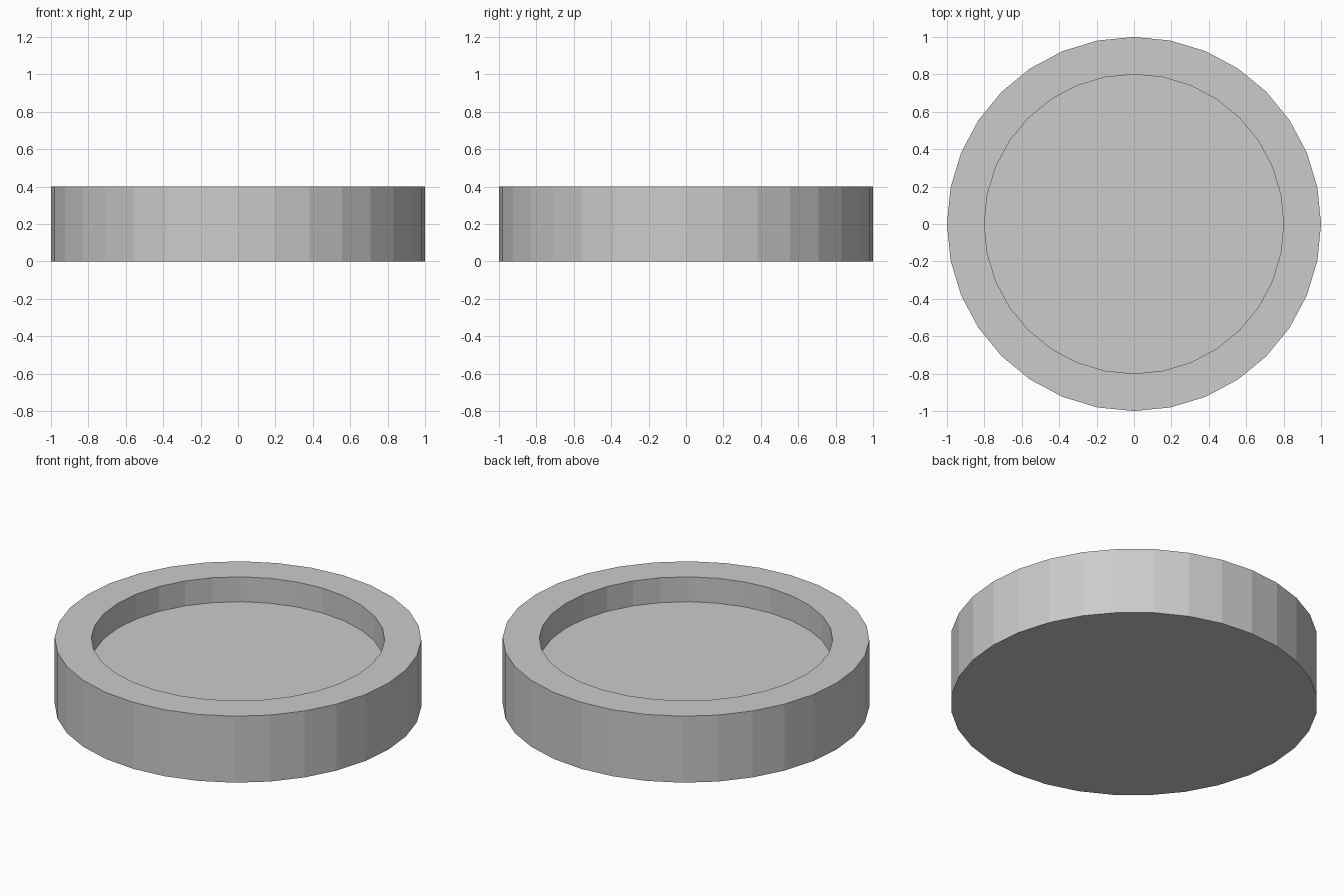
import bpy, bmesh
from math import cos, sin, tau

if "Cube" in bpy.data.objects:
    bpy.data.objects.remove(bpy.data.objects["Cube"])

SIDES = 32
# Profile (radius, height) from bottom rim over the lip to the recessed floor
PROFILE = [(1.0, 0.0), (1.0, 0.4), (0.8, 0.4), (0.8, 0.25)]

# Shallow round dish: stacked rings joined by quads, capped at both ends
bm = bmesh.new()
rings = [[bm.verts.new((r * cos(tau * i / SIDES), r * sin(tau * i / SIDES), z))
          for i in range(SIDES)] for r, z in PROFILE]
for low, high in zip(rings, rings[1:]):
    for i in range(SIDES):
        j = (i + 1) % SIDES
        bm.faces.new((low[i], low[j], high[j], high[i]))
bm.faces.new(rings[0][::-1])   # underside
bm.faces.new(rings[-1])        # recessed floor

mesh = bpy.data.meshes.new("round_dish")
bm.to_mesh(mesh)
bm.free()
dish = bpy.data.objects.new("round_dish", mesh)
bpy.context.collection.objects.link(dish)
